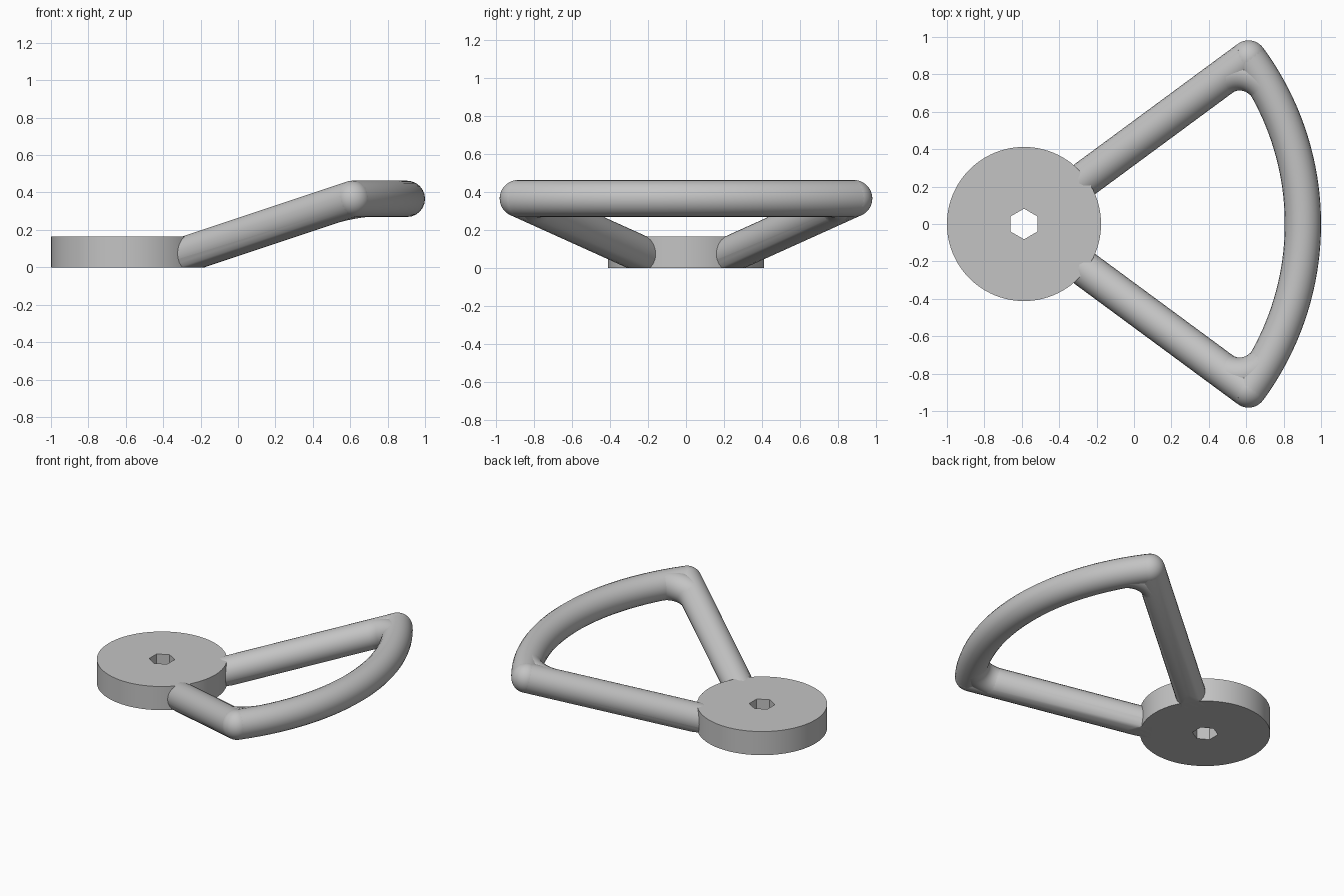
import bpy, bmesh
from math import sin, cos, pi, radians
from mathutils import Vector
from mathutils.geometry import interpolate_bezier

if "Cube" in bpy.data.objects:
    bpy.data.objects.remove(bpy.data.objects["Cube"])

HUB_X, HUB_R, HUB_H = -0.588, 0.412, 0.165
TUBE_R, RIM_R, RIM_Z = 0.097, 1.491, 0.366
HALF_ANGLE = radians(36.4)
SLOPE = 0.268            # rise of the spokes per unit of radius
FILLET = 0.19

metal = bpy.data.materials.new("plain_grey")
metal.use_nodes = True
grey = (0.55, 0.55, 0.55, 1)
metal.diffuse_color = grey
metal.node_tree.nodes["Principled BSDF"].inputs["Base Color"].default_value = grey


def add_object(name, mesh):
    """Link a mesh with the shared material and sharp-edged smooth shading."""
    mesh.name = name
    mesh.materials.clear()
    mesh.materials.append(metal)
    mesh.shade_smooth()
    mesh.set_sharp_from_angle(angle=radians(35))
    obj = bpy.data.objects.new(name, mesh)
    bpy.context.collection.objects.link(obj)
    return obj


def curve_mesh(paths, closed=False, **settings):
    """Turn point paths into a mesh through a temporary curve."""
    curve = bpy.data.curves.new("helper", "CURVE")
    for key, value in settings.items():
        setattr(curve, key, value)
    for path in paths:
        spline = curve.splines.new("POLY")
        spline.points.add(len(path) - 1)
        for point, co in zip(spline.points, path):
            point.co = (*co, 1)
        spline.use_cyclic_u = closed
    temp = bpy.data.objects.new("helper", curve)
    bpy.context.collection.objects.link(temp)
    bpy.context.view_layer.update()
    graph = bpy.context.evaluated_depsgraph_get()
    mesh = bpy.data.meshes.new_from_object(temp.evaluated_get(graph))
    bpy.data.objects.remove(temp)
    bpy.data.curves.remove(curve)
    return mesh


def tube(path, radius=TUBE_R):
    return curve_mesh([path], dimensions="3D", bevel_depth=radius,
                      bevel_resolution=10, use_fill_caps=True)


def polar(radius, angle, z):
    return Vector((HUB_X + radius * cos(angle), radius * sin(angle), z))


def ring(radius, count):
    return [(HUB_X + radius * cos(pi / 2 + 2 * pi * i / count),
             radius * sin(pi / 2 + 2 * pi * i / count), 0) for i in range(count)]


# Hub: disc with a hexagonal through hole
hub_mesh = curve_mesh([ring(HUB_R, 96), ring(0.082, 6)], closed=True,
                      dimensions="2D", fill_mode="BOTH", extrude=HUB_H / 2)
for vert in hub_mesh.vertices:
    vert.co.z += HUB_H / 2
bm = bmesh.new()
bm.from_mesh(hub_mesh)
bmesh.ops.remove_doubles(bm, verts=bm.verts, dist=0.0001)
bmesh.ops.recalc_face_normals(bm, faces=bm.faces)
bm.to_mesh(hub_mesh)
bm.free()
add_object("hub", hub_mesh)

# Rim: arc centred on the hub
STEPS = 64
add_object("rim_arc", tube([polar(RIM_R, HALF_ANGLE * (2 * i / STEPS - 1), RIM_Z)
                            for i in range(STEPS + 1)]))

for side, label in ((-1, "front"), (1, "back")):
    angle = side * HALF_ANGLE
    corner = polar(RIM_R, angle, RIM_Z)

    # Spoke: rising tube, trimmed flat at the base
    inner_r = 0.22
    start = polar(inner_r, angle, RIM_Z - SLOPE * (RIM_R - inner_r))
    spoke_mesh = tube([start, corner])
    bm = bmesh.new()
    bm.from_mesh(spoke_mesh)
    bmesh.ops.remove_doubles(bm, verts=bm.verts, dist=0.0001)
    bmesh.ops.bisect_plane(bm, geom=bm.verts[:] + bm.edges[:] + bm.faces[:],
                           plane_co=(0, 0, 0), plane_no=(0, 0, 1), clear_inner=True)
    bmesh.ops.holes_fill(bm, edges=[e for e in bm.edges if e.is_boundary])
    bmesh.ops.recalc_face_normals(bm, faces=bm.faces)
    bm.to_mesh(spoke_mesh)
    bm.free()
    add_object(label + "_spoke", spoke_mesh)

    # Rounded outer corner
    ball_mesh = bpy.data.meshes.new("ball")
    bm = bmesh.new()
    bmesh.ops.create_uvsphere(bm, u_segments=40, v_segments=24, radius=TUBE_R)
    bmesh.ops.translate(bm, verts=bm.verts, vec=corner)
    bm.to_mesh(ball_mesh)
    bm.free()
    add_object(label + "_corner", ball_mesh)

    # Fillet on the inside of the corner
    on_spoke = corner + (start - corner).normalized() * FILLET
    on_rim = polar(RIM_R, angle - side * FILLET / RIM_R, RIM_Z)
    rim_tangent = Vector((sin(angle) * side, -cos(angle) * side, 0))
    rim_tangent.rotate(Vector((1, 0, 0)).rotation_difference(Vector((1, 0, 0))))
    bend = interpolate_bezier(on_spoke, on_spoke.lerp(corner, 0.55),
                              on_rim.lerp(corner, 0.55), on_rim, 16)
    add_object(label + "_corner_fillet", tube(bend, TUBE_R - 0.001))
